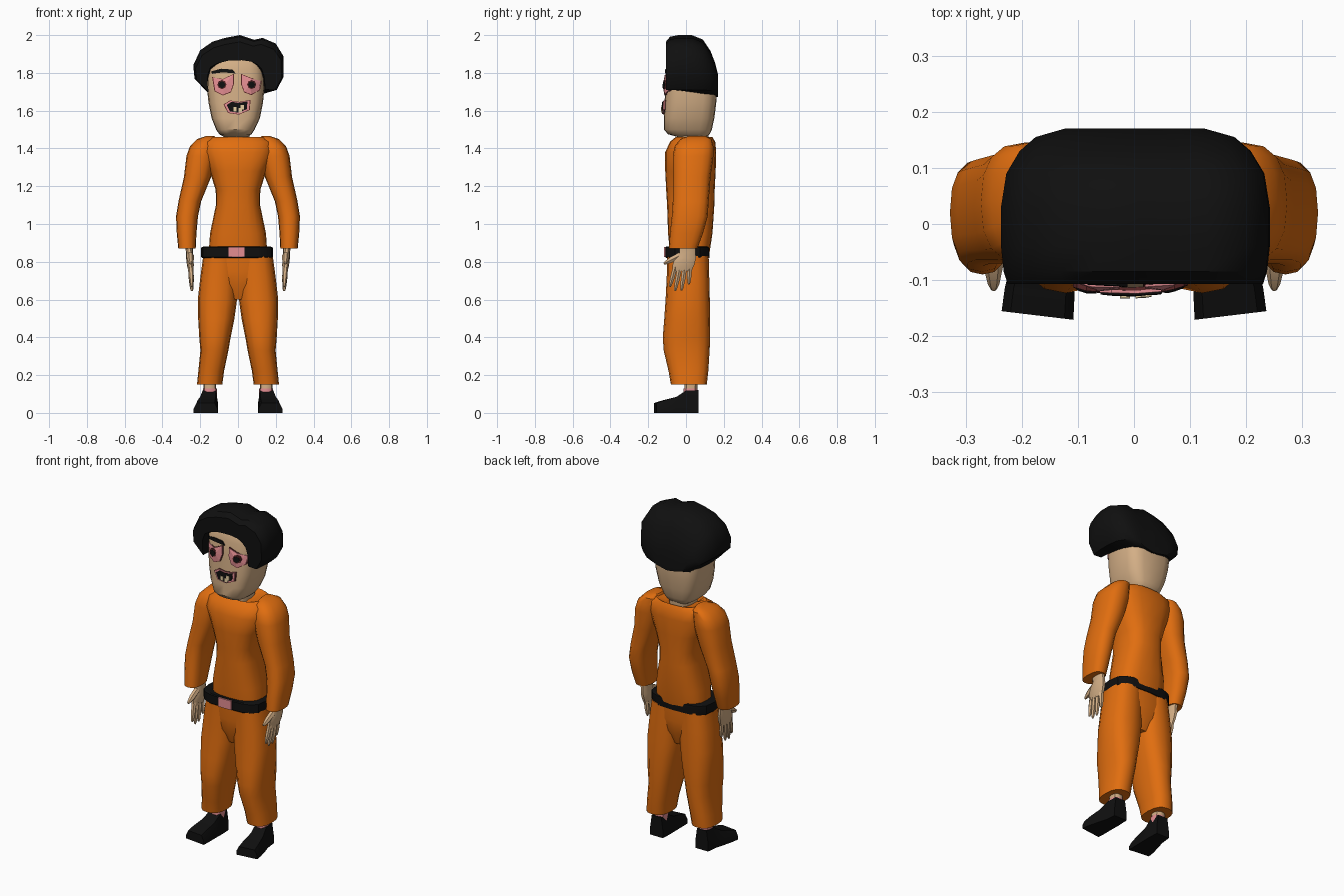
import bpy, bmesh, math
from mathutils import Vector
from mathutils.bvhtree import BVHTree

if "Cube" in bpy.data.objects:
    bpy.data.objects.remove(bpy.data.objects["Cube"])


def material(name, rgb):
    m = bpy.data.materials.new(name)
    m.diffuse_color = (*rgb, 1)
    m.use_nodes = True
    m.node_tree.nodes["Principled BSDF"].inputs["Base Color"].default_value = m.diffuse_color
    return m


ORANGE = material("orange cloth", (0.75, 0.155, 0.005))
SKIN = material("skin", (0.66, 0.43, 0.24))
BLACK = material("black", (0.005, 0.005, 0.005))
PINK = material("pink", (0.78, 0.27, 0.29))
OUTLINE = material("dark red", (0.10, 0.02, 0.02))
TEETH = material("cream", (0.78, 0.62, 0.36))


def finish(name, bm, mat, smooth=40):
    bmesh.ops.recalc_face_normals(bm, faces=bm.faces)
    me = bpy.data.meshes.new(name)
    bm.to_mesh(me)
    bm.free()
    me.materials.append(mat)
    ob = bpy.data.objects.new(name, me)
    bpy.context.collection.objects.link(ob)
    if smooth:
        bpy.ops.object.select_all(action='DESELECT')
        bpy.context.view_layer.objects.active = ob
        ob.select_set(True)
        bpy.ops.object.shade_smooth_by_angle(angle=math.radians(smooth))
    return ob


def skin_rings(name, rings, mat, smooth=40, cap=True):
    """Join a list of equal-length point loops into a closed tube."""
    bm = bmesh.new()
    loops = [[bm.verts.new(p) for p in r] for r in rings]
    n = len(loops[0])
    for a, b in zip(loops, loops[1:]):
        for i in range(n):
            j = (i + 1) % n
            bm.faces.new((a[i], a[j], b[j], b[i]))
    if cap:
        bm.faces.new(loops[0])
        bm.faces.new(loops[-1])
    return finish(name, bm, mat, smooth)


def loft(name, rows, mat, n=16, power=0.8, side=1, dip=0, smooth=40):
    """Rows: z, centre x, half width, front y, back y. Dip lowers the front of the top ring."""
    rings = []
    for k, (z, cx, rx, y0, y1) in enumerate(rows):
        ring = []
        for i in range(n):
            a = math.tau * i / n
            c, s = math.cos(a), math.sin(a)
            x = math.copysign(abs(c) ** power, c) * rx
            y = math.copysign(abs(s) ** power, s) * (y1 - y0) / 2
            drop = dip * max(0, -s) ** 3 if k == len(rows) - 1 else 0
            ring.append((side * (cx + x), (y0 + y1) / 2 + y, z - drop))
        rings.append(ring)
    return skin_rings(name, rings, mat, smooth)


def finger(name, p, q, r0, r1, n=6):
    p, q = Vector(p), Vector(q)
    d = (q - p).normalized()
    u = Vector((1, 0, 0))
    v = d.cross(u).normalized()
    rings = []
    for t, r in ((0, r0), (0.55, r0 * 0.95), (0.9, r1), (1, r1 * 0.5)):
        rings.append([p.lerp(q, t) + (u * math.cos(math.tau * i / n) + v * math.sin(math.tau * i / n)) * r
                      for i in range(n)])
    skin_rings(name, rings, SKIN, 50)


# Shirt
loft("shirt", [(0.85, 0, .155, -.085, .125), (0.95, 0, .148, -.095, .14), (1.1, 0, .117, -.10, .15),
               (1.18, 0, .118, -.105, .152), (1.28, 0, .15, -.11, .157), (1.38, 0, .19, -.11, .16),
               (1.435, 0, .185, -.085, .155), (1.46, 0, .14, -.055, .14), (1.445, 0, .08, -.05, .125)],
     ORANGE, n=20, power=0.75, dip=0.045)

# Belt and buckle
loft("belt", [(.82, -.005, .185, -.105, .125), (.825, -.005, .19, -.11, .125),
              (.875, -.005, .19, -.11, .125), (.88, -.005, .18, -.105, .12)], BLACK, power=0.6, smooth=30)
bm = bmesh.new()
bmesh.ops.create_cube(bm, size=1)
for v in bm.verts:
    v.co = (v.co.x * .085 - .008, v.co.y * .009 - .111, v.co.z * .054 + .851)
finish("belt_buckle", bm, PINK, 0)

# Trouser seat
loft("trouser_seat", [(.60, 0, .06, -.06, .08), (.68, 0, .16, -.09, .11), (.75, 0, .18, -.098, .12),
                      (.84, 0, .18, -.1, .12)], ORANGE, power=0.7)

for s, tag in ((-1, "right"), (1, "left")):
    # Sleeve
    loft(tag + "_sleeve", [(.87, .27, .046, -.09, .06), (.95, .272, .052, -.085, .09),
                           (1.04, .27, .058, -.075, .115), (1.12, .255, .06, -.07, .12),
                           (1.25, .214, .072, -.07, .13), (1.36, .195, .078, -.07, .145),
                           (1.41, .185, .07, -.06, .145), (1.45, .165, .05, -.03, .135),
                           (1.467, .145, .02, .02, .10)], ORANGE, side=s)
    # Hand
    loft(tag + "_palm", [(.75, .25, .012, -.07, .03), (.78, .252, .018, -.075, .045),
                         (.82, .255, .020, -.06, .055), (.85, .257, .018, -.035, .052),
                         (.89, .26, .022, -.035, .052)], SKIN, n=10, side=s)
    tips = ((-.056, -.085, .668), (-.032, -.058, .645), (-.006, -.024, .648), (.02, .015, .68))
    for i, (y0, y1, z) in enumerate(tips):
        finger(f"{tag}_finger_{i + 1}", (s * .251, y0, .775), (s * .244, y1, z), .014, .009)
    finger(tag + "_thumb", (s * .252, -.03, .835), (s * .25, -.117, .79), .018, .010)
    # Trouser leg
    loft(tag + "_trouser_leg", [(.15, .150, .067, -.08, .11), (.22, .142, .068, -.092, .118),
                                (.33, .125, .074, -.118, .125), (.40, .122, .083, -.123, .128),
                                (.50, .115, .096, -.115, .128), (.60, .109, .104, -.108, .126),
                                (.72, .101, .098, -.102, .123), (.83, .092, .092, -.10, .12)],
         ORANGE, side=s)
    # Ankle and sock
    loft(tag + "_ankle", [(.08, .148, .032, -.01, .06), (.18, .15, .034, -.01, .062)], SKIN, n=10, side=s)
    loft(tag + "_sock", [(.09, .148, .036, -.014, .062), (.13, .148, .036, -.014, .062)], PINK, n=10, side=s)
    # Shoe, heel to toe
    rings = []
    for y, cx, w, h in ((.065, .15, .042, .12), (.0, .152, .047, .118), (-.05, .16, .054, .085),
                        (-.12, .168, .062, .066), (-.163, .172, .064, .052)):
        sec = ((-1, 0), (1, 0), (1, .4), (.75, 1), (-.75, 1), (-1, .4))
        rings.append([(s * (cx + w * a), y + .12 * w * a * (y < -.1), h * b) for a, b in sec])
    skin_rings(tag + "_shoe", rings, BLACK, 25)

# Neck and head
loft("neck", [(1.36, -.005, .06, -.055, .11), (1.43, -.008, .066, -.047, .12),
              (1.52, -.01, .075, -.05, .12)], SKIN, n=12)
head = loft("head", [(1.457, -.012, .055, -.03, .105), (1.475, -.014, .085, -.095, .125),
                     (1.50, -.014, .102, -.117, .137), (1.56, -.012, .128, -.117, .15),
                     (1.64, -.012, .144, -.114, .16), (1.72, -.012, .152, -.109, .164),
                     (1.82, -.012, .15, -.103, .15), (1.90, 0, .12, -.08, .12), (1.95, 0, .06, -.03, .08)],
            SKIN, n=20, power=0.6)

# Hair: a horseshoe section swept from the forehead to the back of the head
outer = [(-.165, 1.70), (-.23, 1.77), (-.237, 1.84), (-.20, 1.92), (-.135, 1.965), (-.07, 1.985), (.01, 2.0),
         (.085, 1.975), (.13, 1.985), (.20, 1.955), (.24, 1.89), (.242, 1.78), (.205, 1.71)]
inner = [(-.155, 1.70), (-.162, 1.74), (-.16, 1.79), (-.145, 1.83), (-.11, 1.85), (-.05, 1.865), (.02, 1.867),
         (.07, 1.86), (.10, 1.845), (.125, 1.82), (.138, 1.78), (.142, 1.74), (.143, 1.712)]
sweep = ((-.107, .95, .88, 0), (-.085, .98, .97, 0), (-.04, 1, 1, .2), (.03, 1, 1, .6),
         (.09, .96, .92, 1), (.13, .86, .72, 1), (.155, .74, .5, 1), (.17, .52, .3, 1))
bm = bmesh.new()
loops = []
for y, sx, sz, k in sweep:
    out = [bm.verts.new((x * sx, y, 1.7 + (z - 1.7) * sz)) for x, z in outer]
    ins = []
    for x, z in inner:
        x2 = x * (1 + (sx - 1) * k)
        hem = 1.69 - .02 * (1 - abs(x) / .165) * (y > .1)
        ins.append(bm.verts.new((x2, y, z + (hem - z) * k)))
    loops.append((out, ins))
for (ao, ai), (bo, bi) in zip(loops, loops[1:]):
    la, lb = ao + ai[::-1], bo + bi[::-1]
    for i in range(len(la)):
        j = (i + 1) % len(la)
        bm.faces.new((la[i], la[j], lb[j], lb[i]))
for o, n_ in (loops[0], loops[-1]):
    for i in range(len(o) - 1):
        bm.faces.new((o[i], o[i + 1], n_[i + 1], n_[i]))
finish("hair", bm, BLACK, 35)

# Thin face details that follow the front of the head
hb = bmesh.new()
hb.from_mesh(head.data)
tree = BVHTree.FromBMesh(hb)
hb.free()


def face_plate(name, pts, mat, lift, bulge=0.0, grow=1.0):
    cx = sum(p[0] for p in pts) / len(pts)
    cz = sum(p[1] for p in pts) / len(pts)

    def on_face(x, z, d):
        hit = tree.ray_cast(Vector((x, -1, z)), Vector((0, 1, 0)))[0]
        return (x, (hit.y if hit else -.08) - d, z)

    bm = bmesh.new()
    grown = [(cx + (x - cx) * grow, cz + (z - cz) * grow) for x, z in pts]
    rim = [bm.verts.new(on_face(x, z, lift)) for x, z in grown]
    back = [bm.verts.new(on_face(x, z, -.002)) for x, z in grown]
    mid = bm.verts.new(on_face(cx, cz, lift + bulge))
    for i in range(len(rim)):
        j = (i + 1) % len(rim)
        bm.faces.new((rim[i], rim[j], mid))
        bm.faces.new((rim[j], rim[i], back[i], back[j]))
    bm.faces.new(back)
    finish(name, bm, mat, 0)


def disc(x, z, r, n=8):
    return [(x + r * math.cos(math.tau * i / n), z + r * math.sin(math.tau * i / n)) for i in range(n)]


eyes = {"right": [(-.132, 1.775), (-.08, 1.765), (-.026, 1.79), (-.026, 1.74), (-.04, 1.70), (-.08, 1.685), (-.12, 1.705)],
        "left": [(.02, 1.79), (.07, 1.77), (.122, 1.757), (.112, 1.71), (.07, 1.687), (.035, 1.70), (.02, 1.74)]}
for tag, pts in eyes.items():
    face_plate(tag + "_eye_outline", pts, OUTLINE, .005, .002, 1.09)
    face_plate(tag + "_eye", pts, PINK, .009, .007)
for tag, x in (("right", -.085), ("left", .072)):
    face_plate(tag + "_pupil_rim", disc(x, 1.738, .024), OUTLINE, .0165)
    face_plate(tag + "_pupil", disc(x, 1.737, .018), BLACK, .0185)
face_plate("eyebrow", [(-.142, 1.808), (-.09, 1.822), (-.03, 1.818), (-.012, 1.797), (-.08, 1.803), (-.138, 1.795)],
           BLACK, .008)

# Mouth
mouth = [(-.072, 1.632), (-.04, 1.652), (.005, 1.645), (.062, 1.655), (.058, 1.605), (.005, 1.582), (-.05, 1.59)]
face_plate("mouth_outline", mouth, OUTLINE, .006, 0, 1.07)
face_plate("lips", mouth, PINK, .011, .002)
face_plate("mouth_opening", mouth, BLACK, .014, .001, .82)
for i, (x, z) in enumerate(((-.016, 1.608), (.022, 1.618), (.012, 1.602))):
    face_plate(f"tooth_{i + 1}", [(x - .009, z - .012), (x + .009, z - .012), (x + .009, z + .012), (x - .009, z + .012)],
               TEETH, .0175)
